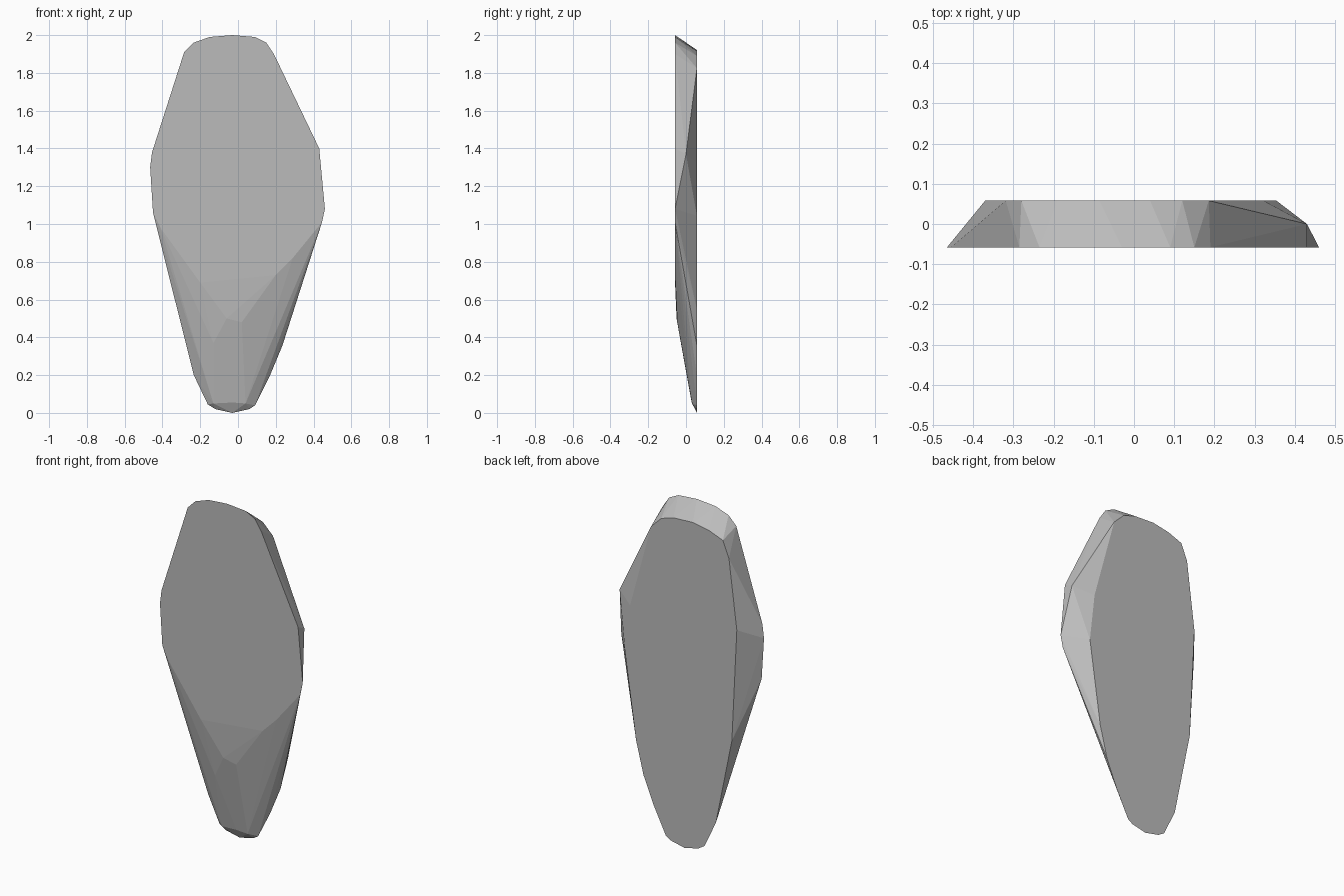
import bpy, bmesh

# Outlines of the stone slab as (x, z) points
front_outline = [(-0.03, 2.0), (0.09, 1.99), (0.15, 1.96), (0.19, 1.90), (0.43, 1.40),
                 (0.46, 1.08), (0.445, 1.01), (0.29, 0.82), (0.20, 0.73), (-0.20, 0.69),
                 (-0.41, 0.98), (-0.45, 1.06), (-0.465, 1.30), (-0.455, 1.38),
                 (-0.285, 1.91), (-0.235, 1.96), (-0.15, 1.99)]
back_outline = [(0.04, 1.915), (0.12, 1.89), (0.186, 1.825), (0.322, 1.326), (0.354, 1.043),
                (0.283, 0.547), (0.235, 0.356), (0.168, 0.195), (0.09, 0.04), (0.06, 0.02),
                (-0.03, 0.0), (-0.12, 0.02), (-0.16, 0.045), (-0.234, 0.20), (-0.338, 0.71),
                (-0.37, 1.366), (-0.319, 1.773), (-0.28, 1.868), (-0.19, 1.902), (-0.086, 1.921)]
# Chipped points between both faces (x, y, z)
chips = [(0.43, 0.0, 1.37), (-0.06, -0.05, 0.50), (0.02, -0.046, 0.48), (-0.13, -0.027, 0.37),
         (-0.03, 0.03, 0.055), (0.04, 0.032, 0.05), (-0.13, 0.034, 0.05)]

HALF = 0.058
points = [(x, -HALF, z) for x, z in front_outline]
points += [(x, HALF, z) for x, z in back_outline] + chips

# Faceted slab: convex hull of the outlines, flat faces merged
bm = bmesh.new()
for p in points:
    bm.verts.new(p)
hull = bmesh.ops.convex_hull(bm, input=bm.verts[:])
loose = [v for v in bm.verts if not v.link_faces]
bmesh.ops.delete(bm, geom=loose, context='VERTS')
bmesh.ops.dissolve_limit(bm, angle_limit=0.01, verts=bm.verts[:], edges=bm.edges[:])
bmesh.ops.recalc_face_normals(bm, faces=bm.faces[:])

mesh = bpy.data.meshes.new("stone_slab")
bm.to_mesh(mesh)
bm.free()
slab = bpy.data.objects.new("stone_slab", mesh)
bpy.context.collection.objects.link(slab)

# Plain grey stone
stone = bpy.data.materials.new("grey stone")
stone.diffuse_color = (0.5, 0.5, 0.5, 1)
mesh.materials.append(stone)
